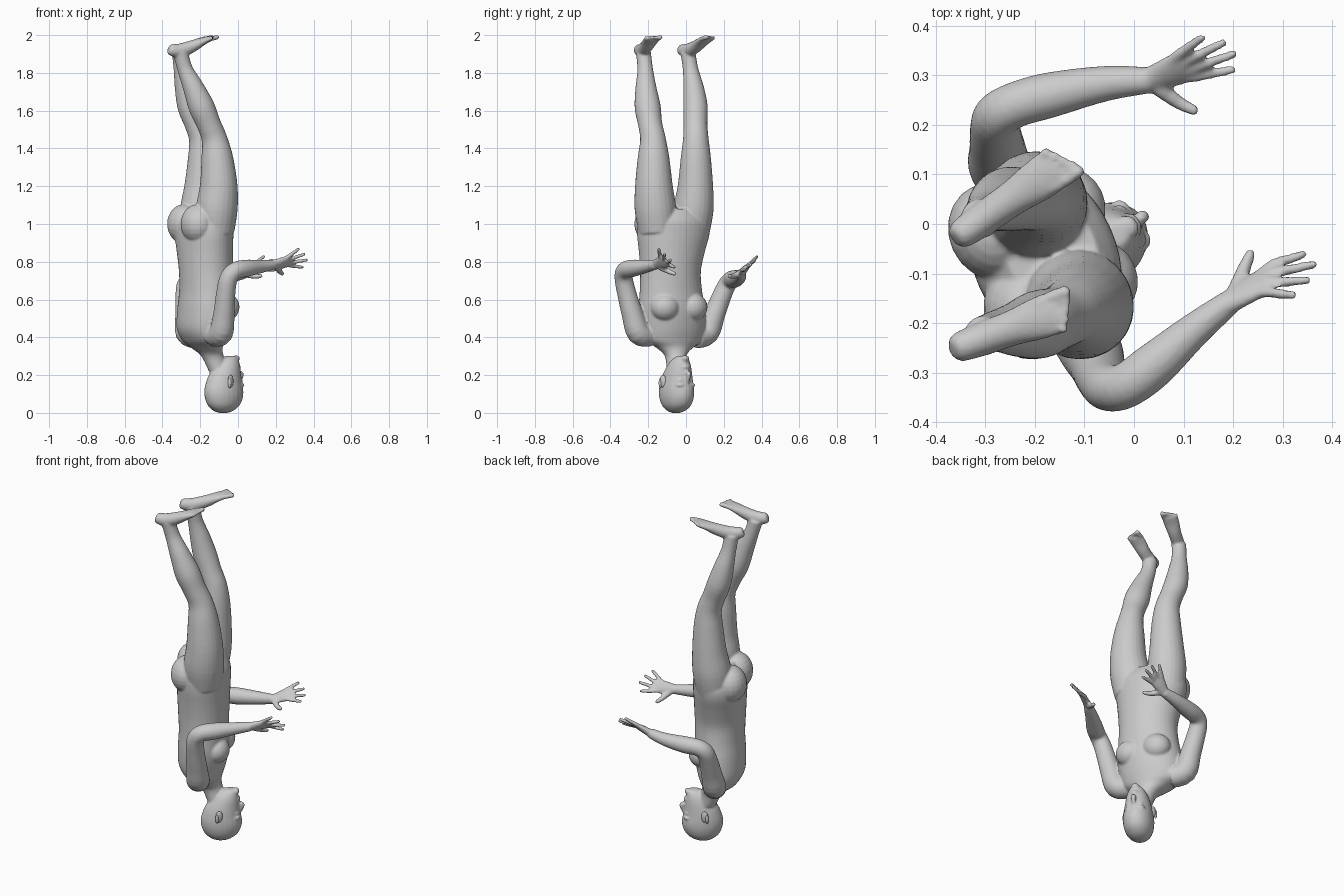
import bpy, bmesh, math
from mathutils import Vector, Matrix

bm = bmesh.new()


def spline(rows, steps=4):
    # Catmull-Rom through rows of numbers
    out = []
    for i in range(len(rows) - 1):
        p = [Vector(rows[min(max(i + k, 0), len(rows) - 1)]) for k in (-1, 0, 1, 2)]
        for s in range(steps):
            t = s / steps
            out.append(0.5 * (2 * p[1] + (p[2] - p[0]) * t + (2 * p[0] - 5 * p[1] + 4 * p[2] - p[3]) * t * t
                              + (3 * p[1] - p[0] - 3 * p[2] + p[3]) * t ** 3))
    return out + [Vector(rows[-1])]


def blob(mesh, c, r, yaw=0.0):
    m = Matrix.Translation(c) @ Matrix.Rotation(yaw, 4, 'Z') @ Matrix.Diagonal((*r, 1))
    bmesh.ops.create_uvsphere(mesh, u_segments=20, v_segments=12, radius=1, matrix=m)


def tube(rows, ref, tip=False, sides=24, upright=False):
    # closed loft; each row is x, y, z, half-size along ref, half-size across
    rows = [tuple(r) + (r[3],) if len(r) == 4 else tuple(r) for r in rows]
    pts = spline(rows)
    rings = []
    for i, p in enumerate(pts):
        c = Vector(p[:3])
        t = Vector(pts[min(i + 1, len(pts) - 1)][:3]) - Vector(pts[max(i - 1, 0)][:3])
        t = Vector((0, 0, 1)) if upright else t.normalized()
        a = Vector(ref)
        a = (a - t * a.dot(t)).normalized()
        b = t.cross(a)
        rings.append([bm.verts.new(c + a * p[3] * math.cos(2 * math.pi * k / sides)
                                   + b * p[4] * math.sin(2 * math.pi * k / sides)) for k in range(sides)])
    for r0, r1 in zip(rings, rings[1:]):
        for k in range(sides):
            n = (k + 1) % sides
            bm.faces.new((r0[k], r0[n], r1[n], r1[k]))
    bm.faces.new(rings[0][::-1])
    bm.faces.new(rings[-1])
    if tip:
        r = rows[-1][3]
        blob(bm, rows[-1][:3], (r, r, r))


# torso and neck, turned about the vertical
yaw = math.radians(24)
side = Vector((math.sin(yaw), -math.cos(yaw), 0))
fwd = Vector((math.cos(yaw), math.sin(yaw), 0))
tube([(-.10, -.05, .22, .052, .055), (-.135, -.055, .30, .056, .06), (-.165, -.06, .345, .10, .08),
      (-.18, -.065, .385, .16, .105), (-.185, -.07, .45, .18, .13), (-.175, -.075, .55, .182, .138),
      (-.17, -.08, .65, .17, .135), (-.17, -.082, .75, .165, .138), (-.175, -.075, .85, .18, .142),
      (-.18, -.067, .95, .20, .145), (-.175, -.065, 1.02, .195, .135), (-.165, -.06, 1.08, .14, .09)],
     side, sides=40, upright=True)
for s in (-1, 1):
    blob(bm, Vector((-.18, -.065, 1.0)) - fwd * .075 + side * s * .088, (.09, .1, .105), yaw)   # buttocks
    blob(bm, Vector((-.175, -.072, .56)) + fwd * .085 + side * s * .08, (.072, .08, .075), yaw)  # breasts

# legs
tube([(-.12, -.15, .96, .1), (-.112, -.162, 1.08, .11), (-.102, -.17, 1.2, .1), (-.11, -.172, 1.35, .084),
      (-.125, -.175, 1.45, .068), (-.155, -.19, 1.53, .064), (-.193, -.203, 1.62, .069), (-.235, -.212, 1.72, .056),
      (-.28, -.216, 1.82, .041), (-.305, -.226, 1.91, .04)], (0, 1, 0))
tube([(-.21, .025, .96, .1), (-.2, .04, 1.08, .106), (-.19, .05, 1.2, .094), (-.185, .052, 1.35, .08),
      (-.192, .052, 1.45, .068), (-.22, .05, 1.53, .063), (-.255, .05, 1.62, .065), (-.28, .04, 1.72, .055),
      (-.3, .024, 1.82, .041), (-.31, .01, 1.91, .04)], (0, 1, 0))


def foot(heel, deg, length, inner):
    d = Vector((math.cos(math.radians(deg)), math.sin(math.radians(deg)), 0))
    w = Vector((-d.y, d.x, 0)) * inner

    def at(t, v, z):
        return tuple(Vector(heel) + d * t * length + w * v + Vector((0, 0, z)))
    tube([at(t, 0, z) + (a, b) for t, z, a, b in
          ((.01, 1.925, .016, .018), (.06, 1.922, .029, .03), (.25, 1.918, .034, .037), (.5, 1.94, .036, .032),
           (.7, 1.965, .043, .022), (.84, 1.979, .044, .015), (.88, 1.982, .038, .011))], w)
    for i, (end, r) in enumerate(((.97, .013), (.96, .0095), (.93, .009), (.9, .009), (.86, .0085))):
        v = .032 - i * .0175
        tube([at(.74, v * .9, 1.974) + (r,), at(.87, v, 1.982) + (r,), at(end, v, 1.988) + (r,)], w, True, 10)


foot((-.37, -.255, 0), 20, .265, 1)
foot((-.365, -.032, 0), 35, .295, -1)

# arms
tube([(-.13, -.19, .41, .06), (-.09, -.25, .425, .064), (-.075, -.283, .52, .057), (-.065, -.313, .63, .051),
      (-.05, -.33, .71, .048), (-.015, -.325, .752, .046), (.04, -.285, .765, .046), (.12, -.215, .775, .035),
      (.19, -.16, .785, .026)], (-.6, .77, 0))
tube([(-.22, .05, .4, .06), (-.268, .112, .425, .064), (-.275, .15, .52, .057), (-.28, .19, .62, .051),
      (-.275, .218, .68, .048), (-.24, .24, .705, .046), (-.17, .26, .71, .046), (-.06, .283, .72, .036),
      (.03, .29, .735, .027)], (0, 1, 0))


def hand(wrist, k_first, k_last, tips, thumb):
    wrist, a, b = Vector(wrist), Vector(k_first), Vector(k_last)
    mid = (a + b) / 2
    tube([tuple(wrist.lerp(mid, t)) + (w, h) for t, w, h in
          ((-.15, .025, .024), (.3, .031, .02), (.75, .039, .016), (1.05, .036, .012))], b - a)
    for i, end in enumerate(tips):
        k = a.lerp(b, i / 3)
        end = Vector(end)
        tube([tuple(wrist.lerp(k, .6)) + (.011,), tuple(k) + (.0115,), tuple(k.lerp(end, .5)) + (.0105,),
              tuple(k.lerp(end, .93)) + (.009,)], b - a, True, 12)
    tube([p + (r,) for p, r in zip(thumb, (.018, .014, .0115))], b - a, True, 12)


hand((.185, -.162, .785), (.278, -.083, .78), (.262, -.138, .825),
     ((.345, -.06, .77), (.37, -.08, .81), (.355, -.113, .842), (.325, -.143, .87)),
     ((.205, -.135, .772), (.222, -.09, .748), (.234, -.062, .737)))
hand((.03, .29, .735), (.12, .297, .755), (.085, .338, .788),
     ((.203, .312, .758), (.208, .345, .785), (.185, .368, .81), (.14, .378, .83)),
     ((.05, .275, .733), (.09, .245, .723), (.12, .23, .725)))

# head: rows are height, front, back, half-width along its own facing
turn = math.radians(35)
hf = Vector((math.cos(turn), math.sin(turn), 0))
hs = Vector((math.sin(turn), -math.cos(turn), 0))
base = Vector((-.075, -.05, 0))


def on_head(f, s, z):
    return base + hf * f + hs * s + Vector((0, 0, z))


tube([tuple(on_head((f + b) / 2, 0, z)) + (w, (f - b) / 2) for z, f, b, w in
      ((0, .02, -.03, .018), (.012, .054, -.06, .045), (.04, .09, -.092, .069), (.08, .109, -.109, .081),
       (.12, .112, -.112, .083), (.16, .103, -.102, .079), (.2, .099, -.085, .072), (.24, .095, -.055, .062),
       (.27, .09, -.03, .05), (.292, .083, 0, .034), (.302, .07, .03, .02))], hs, upright=True)
tube([tuple(on_head(f, 0, z)) + (r,) for f, z, r in
      ((.095, .155, .01), (.107, .18, .011), (.113, .205, .014), (.1, .213, .012))], hs, True, 12)   # nose
blob(bm, on_head(.09, 0, .243), (.014, .024, .012), turn)   # lips
blob(bm, on_head(.08, 0, .288), (.018, .024, .017), turn)   # chin
for s in (-1, 1):
    blob(bm, on_head(.084, s * .034, .147), (.021, .026, .009), turn)   # brow
    blob(bm, on_head(.08, s * .033, .17), (.016, .017, .011), turn)     # eye

# fuse everything into one skin
bmesh.ops.recalc_face_normals(bm, faces=bm.faces)
me = bpy.data.meshes.new("body")
bm.to_mesh(me)
bm.free()
body = bpy.data.objects.new("body", me)
bpy.context.collection.objects.link(body)
rm = body.modifiers.new("fuse", 'REMESH')
rm.mode = 'VOXEL'
rm.voxel_size = .006
rm.use_smooth_shade = True
sm = body.modifiers.new("soften", 'SMOOTH')
sm.factor = .5
sm.iterations = 5

# ears: flat shell with a raised rim
for s, name in ((1, "left_ear"), (-1, "right_ear")):
    eb = bmesh.new()
    blob(eb, on_head(-.012, s * .08, .168), (.02, .01, .033), turn + s * .3)
    blob(eb, on_head(-.024, s * .088, .158), (.009, .009, .027), turn + s * .3)
    for f in eb.faces:
        f.smooth = True
    em = bpy.data.meshes.new(name)
    eb.to_mesh(em)
    eb.free()
    bpy.context.collection.objects.link(bpy.data.objects.new(name, em))
